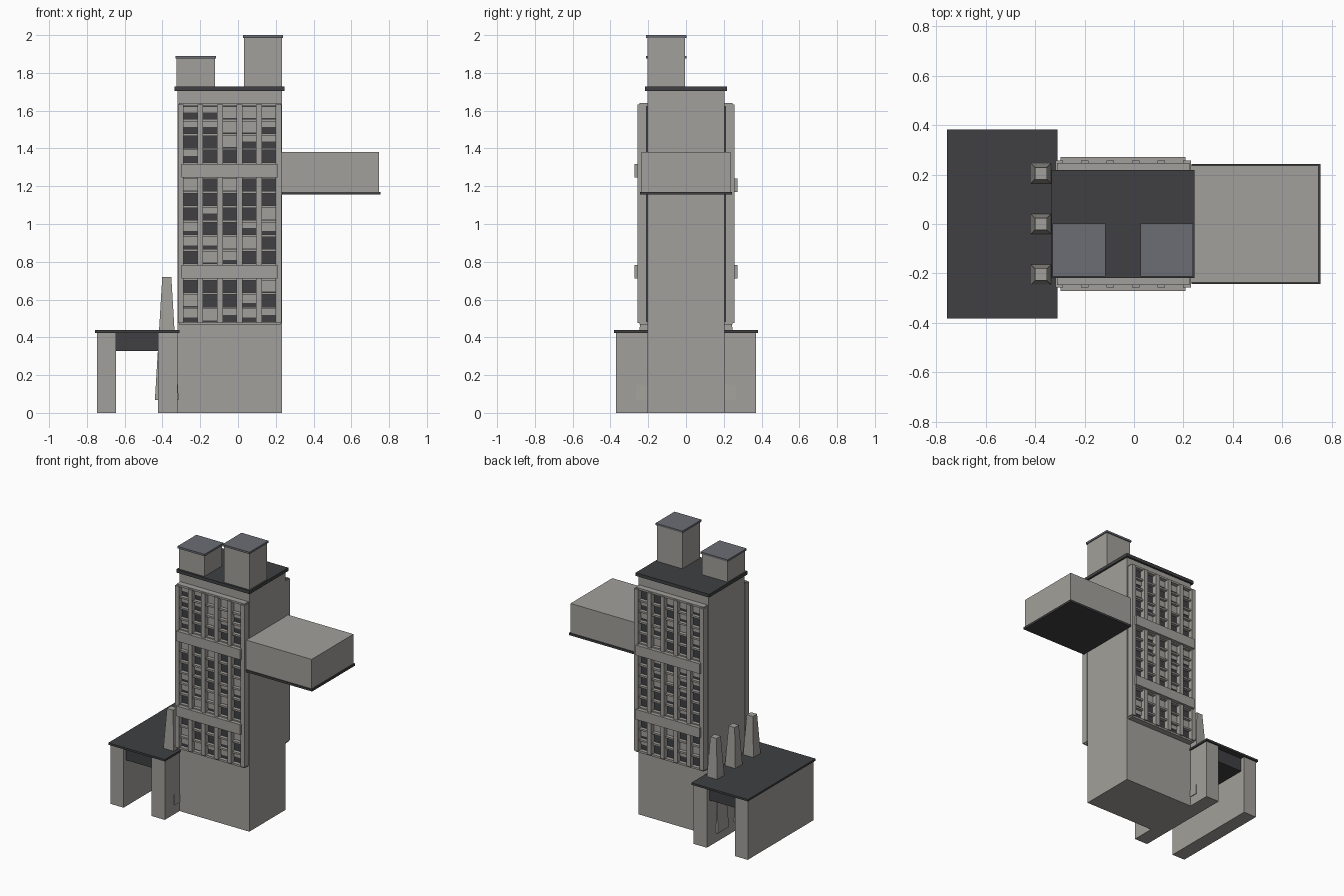
import bpy, bmesh, random
from mathutils import Matrix, Vector

if "Cube" in bpy.data.objects:
    bpy.data.objects.remove(bpy.data.objects["Cube"])

random.seed(7)


def material(name, rgb):
    m = bpy.data.materials.new(name)
    m.diffuse_color = (*rgb, 1)
    m.use_nodes = True
    m.node_tree.nodes["Principled BSDF"].inputs["Base Color"].default_value = m.diffuse_color
    return m


CONCRETE = material("concrete", (0.36, 0.35, 0.325))
DARK = material("dark_slab", (0.05, 0.051, 0.054))
SLATE = material("slate_cap", (0.15, 0.155, 0.175))


def finish(bm, name, mat):
    me = bpy.data.meshes.new(name)
    bm.to_mesh(me)
    bm.free()
    me.materials.append(mat)
    ob = bpy.data.objects.new(name, me)
    bpy.context.collection.objects.link(ob)
    return ob


def add_box(bm, x, y, z):
    """Box from (min, max) ranges on each axis."""
    lo, hi = zip(*(sorted(r) for r in (x, y, z)))
    lo, hi = Vector(lo), Vector(hi)
    mat = Matrix.Translation((lo + hi) / 2) @ Matrix.Diagonal((*(hi - lo), 1))
    bmesh.ops.create_cube(bm, size=1, matrix=mat)


def boxes(name, mat, *ranges):
    bm = bmesh.new()
    for r in ranges:
        add_box(bm, *r)
    return finish(bm, name, mat)


# Main tower and roof slab
boxes("tower", CONCRETE, ((-0.32, 0.232), (-0.204, 0.204), (0, 1.71)))
boxes("roof_slab", DARK, ((-0.335, 0.245), (-0.218, 0.218), (1.704, 1.727)))

# Two rooftop blocks with thin caps
for side, x0, x1, top in (("left", -0.325, -0.122, 1.89), ("right", 0.032, 0.233, 2.0)):
    boxes(side + "_roof_block", CONCRETE, ((x0, x1), (-0.204, -0.004), (1.72, top - 0.01)))
    boxes(side + "_roof_cap", SLATE, ((x0 - 0.006, x1 + 0.006), (-0.212, 0.003), (top - 0.014, top)))

# Cantilevered wing with dark floor slab
boxes("side_wing", CONCRETE, ((0.22, 0.747), (-0.236, 0.236), (1.165, 1.38)))
boxes("side_wing_floor", DARK, ((0.232, 0.755), (-0.243, 0.243), (1.155, 1.17)))

# Entrance portico: two walls, roof and a recessed dark beam block
boxes("portico_walls", CONCRETE,
      ((-0.747, -0.645), (-0.37, 0.37), (0, 0.427)),
      ((-0.424, -0.319), (-0.37, 0.37), (0, 0.427)))
boxes("portico_roof", DARK, ((-0.757, -0.31), (-0.382, 0.382), (0.424, 0.438)))
boxes("portico_beam", DARK, ((-0.65, -0.42), (-0.34, 0.34), (0.328, 0.427)))

# Three tapered pylons
for i, y in enumerate((-0.205, 0, 0.205)):
    bm = bmesh.new()
    bmesh.ops.create_cube(bm, size=1, matrix=Matrix.Translation((0, 0, 0.5)))
    for v in bm.verts:
        half = 0.024 if v.co.z > 0.5 else 0.063
        v.co.x = -0.377 + 2 * half * v.co.x
        v.co.y = y + 2 * half * v.co.y
        v.co.z = 0.067 + 0.653 * v.co.z
    finish(bm, f"pylon_{i + 1}", CONCRETE)

# Window facades on front and back
PITCH_X, PITCH_Z, ROWS, COLS = 0.1035, 0.0765, 15, 5
RIB0 = -0.303          # centre of first rib
ROW0 = 1.588           # centre of top window row


def row_z(i):
    return ROW0 - PITCH_Z * i


for name, s, band_rows in (("front", -1, (4, 11)), ("back", 1, (5, 11))):
    boxes(name + "_glass", DARK, ((-0.31, 0.222), (s * 0.2, s * 0.22), (0.475, 1.63)))

    # Vertical ribs, the outer two slightly wider
    ribs = []
    for i in range(COLS + 1):
        c = RIB0 + PITCH_X * i
        ribs.append(((c - 0.0155, c + 0.0155), (s * 0.21, s * 0.257), (0.477, 1.632)))
    boxes(name + "_ribs", CONCRETE, *ribs)

    # Floor strips, with top and bottom edge bars
    strips = [((-0.31, 0.222), (s * 0.2, s * 0.245), (row_z(i) + 0.032, row_z(i) + 0.0445))
              for i in range(1, ROWS)]
    strips += [((-0.312, 0.224), (s * 0.2, s * 0.247), (z - 0.007, z + 0.007)) for z in (0.474, 1.633)]
    boxes(name + "_floor_strips", CONCRETE, *strips)

    # Lowered blinds in some of the windows
    blinds = []
    for r in range(ROWS):
        for c in range(COLS):
            if r not in band_rows and random.random() < 0.45:
                x = RIB0 + PITCH_X * (c + 0.5)
                top = row_z(r) + 0.032
                drop = random.choice((0.03, 0.045, 0.06))
                blinds.append(((x - 0.037, x + 0.037), (s * 0.21, s * 0.226), (top - drop, top)))
    boxes(name + "_blinds", CONCRETE, *blinds)

    # Two projecting horizontal bands
    boxes(name + "_bands", CONCRETE,
          *[((-0.298, 0.208), (s * 0.2, s * 0.272), (row_z(r) - 0.036, row_z(r) + 0.036))
            for r in band_rows])
